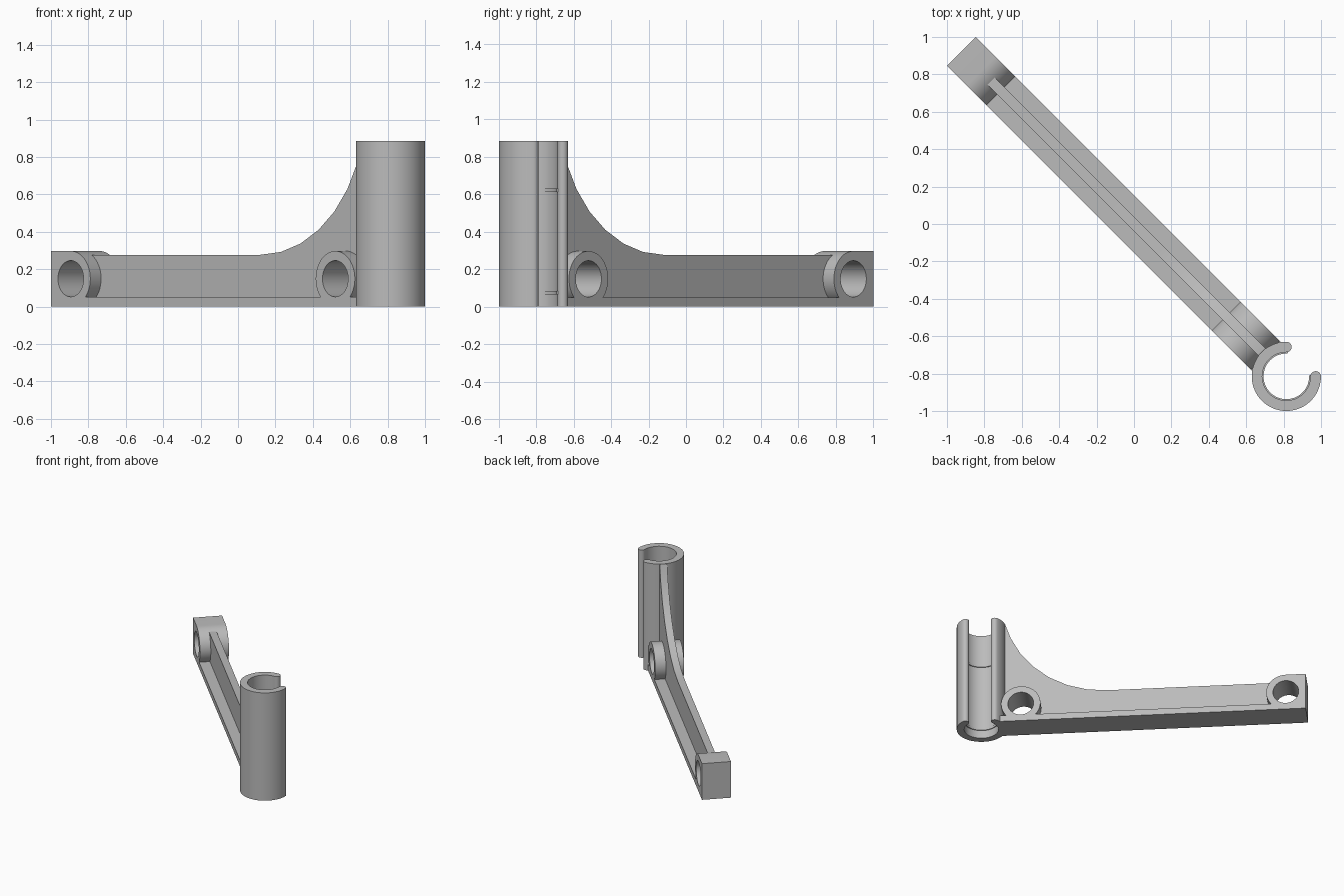
import bpy, bmesh
from math import cos, sin, pi, radians, sqrt
from mathutils import Matrix, Vector

if "Cube" in bpy.data.objects:
    bpy.data.objects.remove(bpy.data.objects["Cube"], do_unlink=True)

grey = bpy.data.materials.new("plain grey")
grey.use_nodes = True
colour = (0.5, 0.5, 0.5, 1)
grey.diffuse_color = colour
grey.node_tree.nodes["Principled BSDF"].inputs["Base Color"].default_value = colour

WIDTH, WEB = 0.219, 0.056
END = -1.305                      # free end of the arm, along its length
HOLES, HOLE_Z = (-1.155, 0.845), 0.149
BOSS_R, HOLE_R = 0.148, 0.097
TUBE_S, TUBE_R, BORE_R, TUBE_H = 1.152, 0.185, 0.129, 0.885
TURN = Matrix.Rotation(-pi / 4, 4, "Z")


def arc(cx, cy, r, a0, a1, n):
    """Points on an arc, angles in degrees."""
    angles = [radians(a0 + (a1 - a0) * i / n) for i in range(n + 1)]
    return [(cx + r * cos(a), cy + r * sin(a)) for a in angles]


def prism(name, points, depth):
    """Extrude a closed outline along the vector depth."""
    bm = bmesh.new()
    face = bm.faces.new([bm.verts.new(p) for p in points])
    top = bmesh.ops.extrude_face_region(bm, geom=[face])["geom"]
    bmesh.ops.translate(bm, vec=Vector(depth),
                        verts=[v for v in top if isinstance(v, bmesh.types.BMVert)])
    bmesh.ops.recalc_face_normals(bm, faces=bm.faces)
    mesh = bpy.data.meshes.new(name)
    bm.to_mesh(mesh)
    bm.free()
    obj = bpy.data.objects.new(name, mesh)
    bpy.context.collection.objects.link(obj)
    mesh.materials.append(grey)
    return obj


def side_plate(name, outline, width):
    """Outline in (length, height), centred on the diagonal arm."""
    obj = prism(name, [(s, -width / 2, z) for s, z in outline], (0, width, 0))
    obj.data.transform(TURN)
    return obj


def select(obj):
    bpy.ops.object.select_all(action="DESELECT")
    obj.select_set(True)
    bpy.context.view_layer.objects.active = obj


def c_ring(name, inner, outer, z0, z1):
    """Three-quarter ring with rounded lips, open towards back left."""
    c = TUBE_S / sqrt(2)
    mid, lip = (inner + outer) / 2, (outer - inner) / 2
    pts = arc(c, -c, outer, 90, 360, 54)
    pts += arc(c + mid, -c, lip, 0, 180, 10)[1:]
    pts += arc(c, -c, inner, 360, 90, 54)[1:]
    pts += arc(c, -c + mid, lip, -90, 90, 10)[1:-1]
    return prism(name, [(x, y, z0) for x, y in pts], (0, 0, z1 - z0))


# Arm: base flange and the web sweeping up the tube
flange = side_plate("arm_flange", [(END, 0), (1.003, 0), (1.003, 0.05), (END, 0.05)], WIDTH)
R = 0.79
sweep = [p for p in arc(0.198, 0.277 + R, R, -90, -22.5, 6)]
web = side_plate("arm_web",
                 [(HOLES[0], 0.02), (1.0, 0.02), (1.0, TUBE_H - 0.005), (0.967, TUBE_H - 0.005)]
                 + sweep[::-1] + [(HOLES[0], 0.277)], WEB)

# Bosses: squared at the free end, round beside the tube
end_boss = side_plate("end_boss",
                      [(END, 0.0), (HOLES[0], 0.0)]
                      + arc(HOLES[0], HOLE_Z, BOSS_R, -90, 90, 24)
                      + [(END, HOLE_Z + BOSS_R)], WIDTH)
tube_boss = side_plate("tube_boss", arc(HOLES[1], HOLE_Z, BOSS_R, 0, 360, 48)[:-1], WIDTH)

# Bolt holes through the bosses and web
for s in HOLES:
    cutter = side_plate("hole_cutter", arc(s, HOLE_Z, HOLE_R, 0, 360, 40)[:-1], 0.4)
    cutter.hide_render = True
    for part in (web, end_boss if s < 0 else tube_boss):
        mod = part.modifiers.new("bolt_hole", "BOOLEAN")
        mod.operation, mod.solver, mod.object = "DIFFERENCE", "EXACT", cutter
        select(part)
        bpy.ops.object.modifier_apply(modifier=mod.name)
    bpy.data.objects.remove(cutter, do_unlink=True)

# Clip tube with two small inner ridges
tube = c_ring("clip_tube", BORE_R, TUBE_R, 0, TUBE_H)
ridges = [c_ring("lower_ridge", 0.122, 0.14, 0.065, 0.085),
          c_ring("upper_ridge", 0.122, 0.14, 0.612, 0.632)]

for obj in [flange, web, end_boss, tube_boss, tube] + ridges:
    select(obj)
    bpy.ops.object.shade_smooth_by_angle(angle=radians(30))
